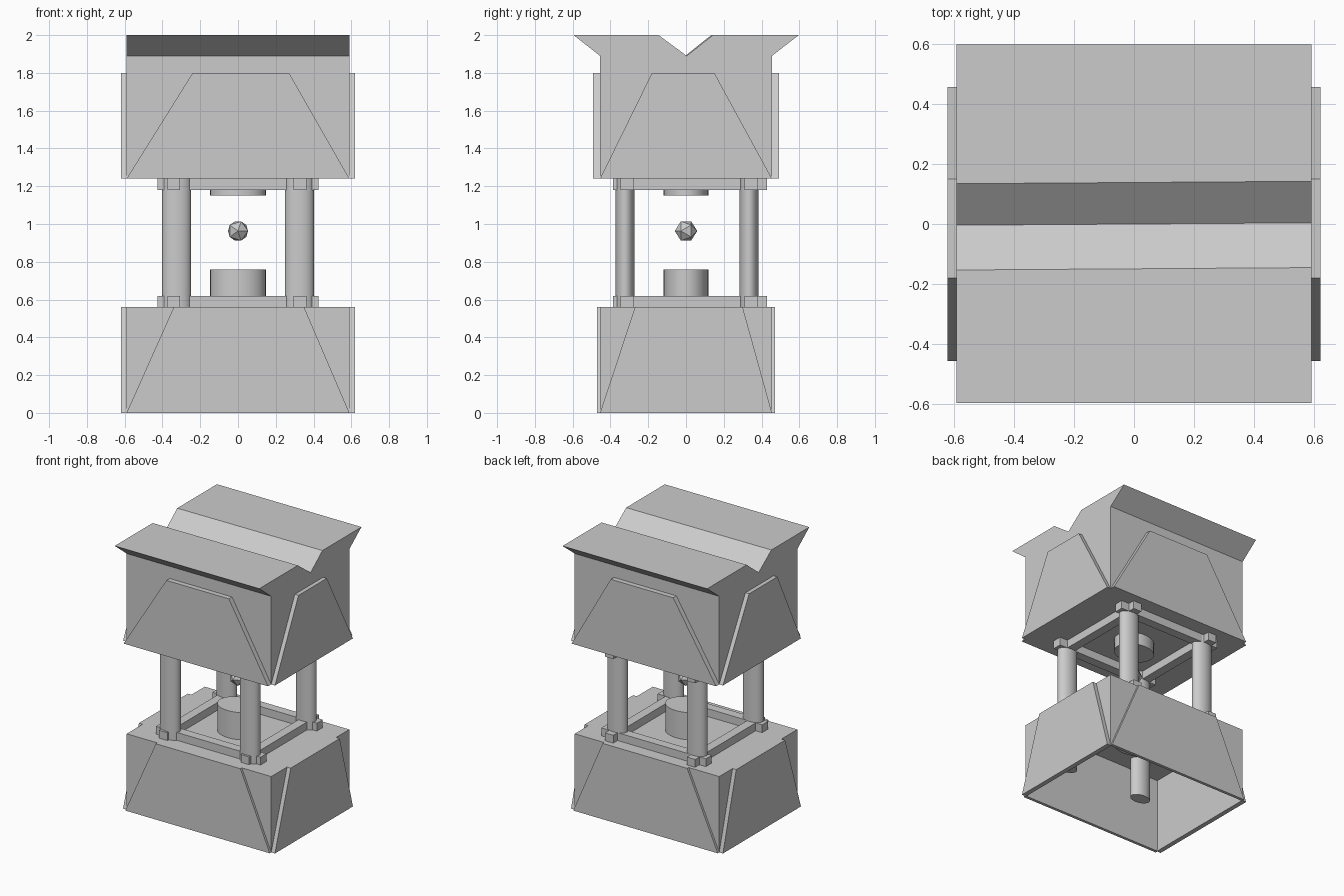
import bpy, bmesh, math

if "Cube" in bpy.data.objects:
    bpy.data.objects.remove(bpy.data.objects["Cube"])


def make_object(name, bm):
    bmesh.ops.recalc_face_normals(bm, faces=bm.faces)
    mesh = bpy.data.meshes.new(name)
    bm.to_mesh(mesh)
    bm.free()
    ob = bpy.data.objects.new(name, mesh)
    bpy.context.collection.objects.link(ob)
    return ob


def loft(name, ring_a, ring_b):
    """Closed prism between two matching outlines."""
    bm = bmesh.new()
    a = [bm.verts.new(p) for p in ring_a]
    b = [bm.verts.new(p) for p in ring_b]
    bm.faces.new(a)
    bm.faces.new(b[::-1])
    for i in range(len(a)):
        j = (i + 1) % len(a)
        bm.faces.new((a[i], b[i], b[j], a[j]))
    return make_object(name, bm)


def box(name, lo, hi, open_bottom=False):
    bm = bmesh.new()
    bmesh.ops.create_cube(bm, size=1)
    for v in bm.verts:
        v.co = [(lo[i] + hi[i]) / 2 + v.co[i] * (hi[i] - lo[i]) for i in range(3)]
    if open_bottom:
        bm.normal_update()
        bmesh.ops.delete(bm, geom=[f for f in bm.faces if f.normal.z < -0.5],
                         context='FACES_ONLY')
    return make_object(name, bm)


def cylinder(name, x, y, rx, ry, z0, z1):
    bpy.ops.mesh.primitive_cylinder_add(vertices=32, radius=1, depth=z1 - z0,
                                        location=(x, y, (z0 + z1) / 2))
    ob = bpy.context.object
    ob.name = name
    ob.scale = (rx, ry, 1)
    bpy.ops.object.transform_apply(location=False, rotation=False, scale=True)
    bpy.ops.object.shade_smooth_by_angle(angle=math.radians(40))
    return ob


W, D = 0.59, 0.455  # half width and half depth of both bodies


def panels(prefix, z0, z1, front_top, side_top, front_out, side_out):
    """Raised trapezoid panels on all four walls."""
    fl, fr = front_top
    sl, sr = side_top
    for s, label in ((-1, "front"), (1, "back")):
        prof = [(-W, z0), (W, z0), (fr, z1), (fl, z1)]
        loft(f"{prefix}_{label}_panel", [(x, s * (D - 0.005), z) for x, z in prof],
             [(x, s * front_out, z) for x, z in prof])
    for s, label in ((-1, "left"), (1, "right")):
        prof = [(-D, z0), (D, z0), (sr, z1), (sl, z1)]
        loft(f"{prefix}_{label}_panel", [(s * (W - 0.005), y, z) for y, z in prof],
             [(s * side_out, y, z) for y, z in prof])


# lower base, open underneath
box("base_body", (-W, -D, 0), (W, D, 0.56), open_bottom=True)
panels("base", 0, 0.56, (-0.34, 0.35), (-0.27, 0.30), 0.472, 0.62)

# upper body with flared, notched roof (notch runs slightly askew)
def roof_profile(x, shift):
    pts = [(-D, 1.24), (-D, 1.89), (-0.595, 2.0), (-0.149 + shift, 2.0),
           (shift, 1.89), (0.138 + shift, 2.0), (0.597, 2.0), (D, 1.89), (D, 1.24)]
    return [(x, y, z) for y, z in pts]

loft("upper_body", roof_profile(-W, -0.004), roof_profile(W, 0.004))
panels("upper", 1.24, 1.80, (-0.24, 0.27), (-0.18, 0.15), 0.492, 0.62)

# four columns reaching into both bodies
for x in (-0.325, 0.325):
    for y in (-0.323, 0.333):
        cylinder("column", x, y, 0.077, 0.05, 0.26, 1.45)

# crossed beam frames whose ends stick out past the columns
for label, z0, z1 in (("lower", 0.555, 0.618), ("upper", 1.18, 1.245)):
    for x in (-0.34, 0.328):
        box(f"{label}_frame_side_beam", (x - 0.034, -0.387, z0), (x + 0.034, 0.428, z1))
    for y in (-0.313, 0.344):
        box(f"{label}_frame_cross_beam", (-0.427, y - 0.034, z0), (0.427, y + 0.034, z1))

# round pedestals above and below the gem
cylinder("lower_pedestal", 0, 0, 0.148, 0.118, 0.41, 0.76)
cylinder("upper_pedestal", 0, 0, 0.148, 0.118, 1.15, 1.50)

# floating twenty-sided gem
bpy.ops.mesh.primitive_ico_sphere_add(subdivisions=1, radius=0.06, location=(0, 0, 0.963),
                                      rotation=(math.pi / 2, 0, 0))
bpy.context.object.name = "floating_gem"
